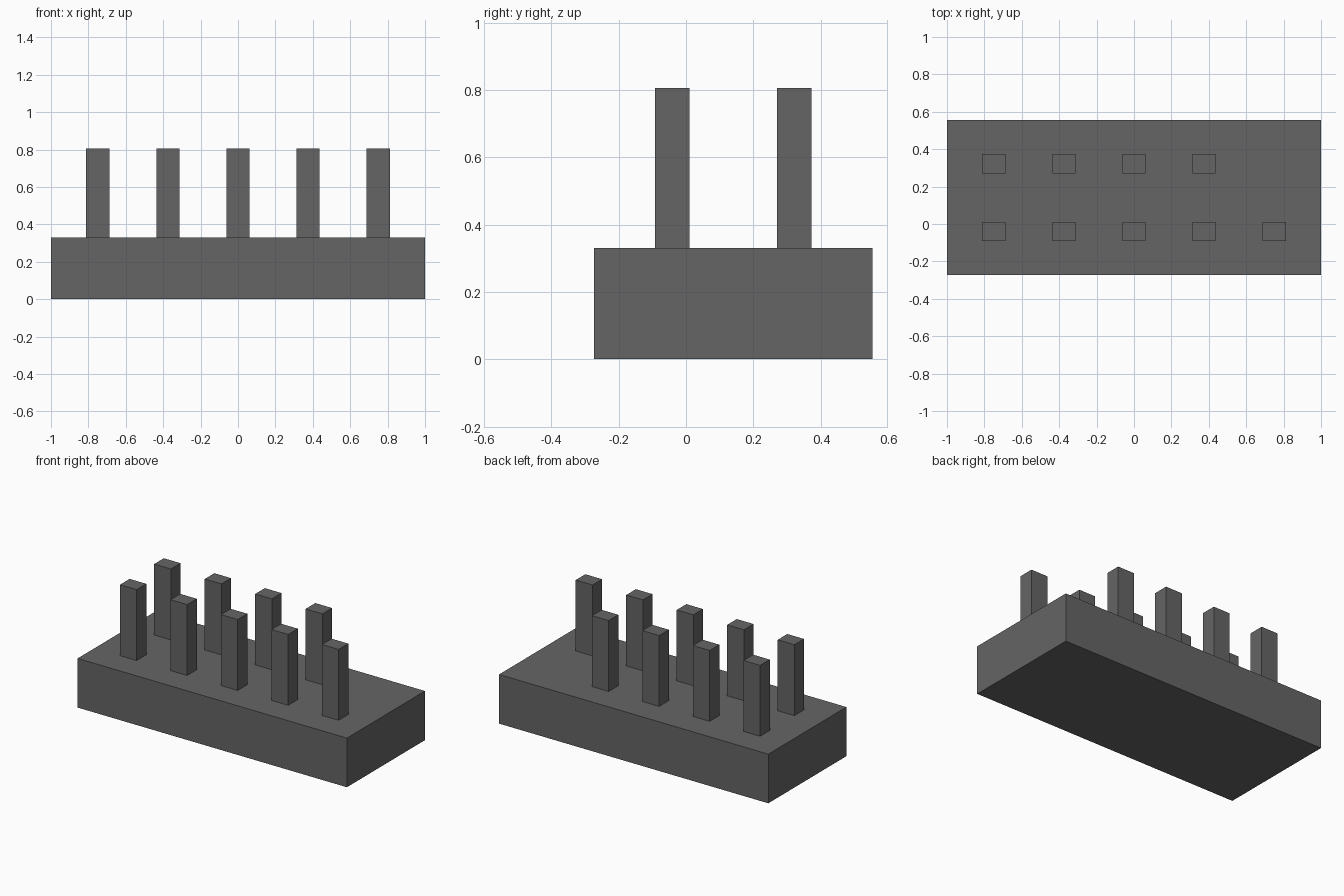
import bpy

if "Cube" in bpy.data.objects:
    bpy.data.objects.remove(bpy.data.objects["Cube"])

dark = bpy.data.materials.new("dark_grey")
dark.diffuse_color = (0.13, 0.13, 0.13, 1)
dark.use_nodes = True
dark.node_tree.nodes["Principled BSDF"].inputs["Base Color"].default_value = dark.diffuse_color


def box(name, x, y, z):
    """Box spanning the given (min, max) ranges."""
    spans = (x, y, z)
    bpy.ops.mesh.primitive_cube_add(size=1, location=[(a + b) / 2 for a, b in spans])
    ob = bpy.context.object
    ob.name = name
    ob.scale = [b - a for a, b in spans]
    bpy.ops.object.transform_apply(location=False, rotation=False, scale=True)
    ob.data.materials.append(dark)
    return ob


# Connector body
BASE_TOP = 0.33
box("base_block", (-1, 1), (-0.273, 0.555), (0, BASE_TOP))

# Two rows of rectangular pins: five in front, four behind
PIN_W, PIN_D, PITCH = 0.124, 0.102, 0.375
for row, y, count in (("front", -0.041, 5), ("back", 0.322, 4)):
    for i in range(count):
        x = (i - 2) * PITCH
        box(f"{row}_pin_{i + 1}", (x - PIN_W / 2, x + PIN_W / 2),
            (y - PIN_D / 2, y + PIN_D / 2), (BASE_TOP, 0.806))
